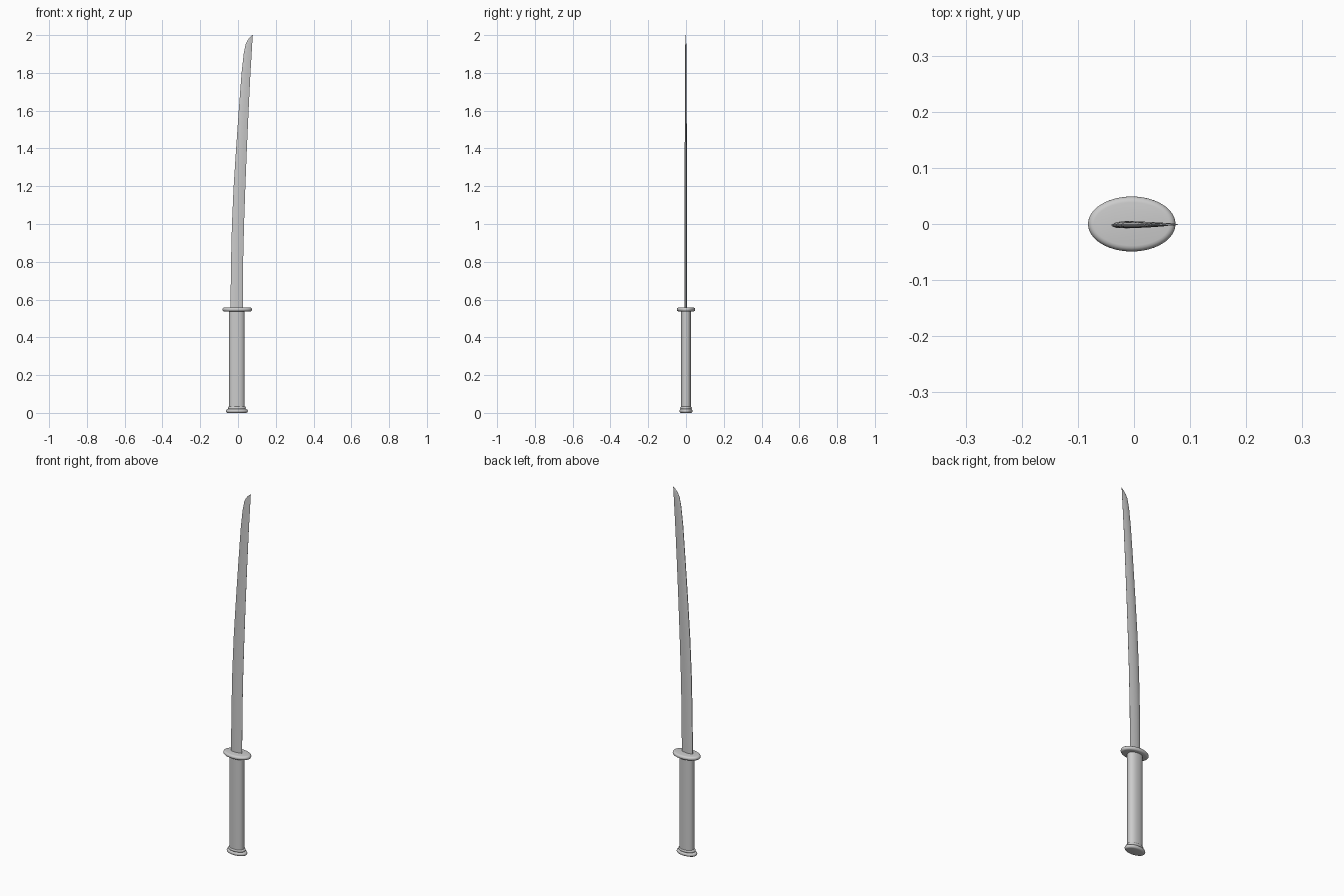
import bpy, bmesh, math

if "Cube" in bpy.data.objects:
    bpy.data.objects.remove(bpy.data.objects["Cube"])


def loft(name, rings, angle=35):
    """Skin a stack of equal-length closed rings and cap both ends."""
    bm = bmesh.new()
    rows = [[bm.verts.new(p) for p in ring] for ring in rings]
    n = len(rows[0])
    for a, b in zip(rows, rows[1:]):
        for i in range(n):
            j = (i + 1) % n
            bm.faces.new((a[i], a[j], b[j], b[i]))
    bm.faces.new(rows[0][::-1])
    bm.faces.new(rows[-1])
    bmesh.ops.recalc_face_normals(bm, faces=bm.faces)
    mesh = bpy.data.meshes.new(name)
    bm.to_mesh(mesh)
    bm.free()
    obj = bpy.data.objects.new(name, mesh)
    bpy.context.collection.objects.link(obj)
    bpy.context.view_layer.objects.active = obj
    obj.select_set(True)
    bpy.ops.object.shade_smooth_by_angle(angle=math.radians(angle))
    obj.select_set(False)
    return obj


def oval(cx, rx, ry, z, power=2.0, n=48):
    """Horizontal oval ring; a higher power squares it off."""
    ring = []
    for i in range(n):
        c, s = math.cos(i * math.tau / n), math.sin(i * math.tau / n)
        ring.append((cx + rx * math.copysign(abs(c) ** (2 / power), c),
                     ry * math.copysign(abs(s) ** (2 / power), s), z))
    return ring


def rounded_disc(name, cx, rx, ry, z0, z1, steps=8):
    """Oval plate with a half-round rim."""
    r, mid = (z1 - z0) / 2, (z0 + z1) / 2
    rings = []
    for k in range(steps + 1):
        a = -math.pi / 2 + math.pi * k / steps
        d = r * (1 - math.cos(a))
        rings.append(oval(cx, rx - d, ry - d, mid + r * math.sin(a)))
    return loft(name, rings)


# Grip, collar, pommel and guard
CX = -0.006
loft("grip", [oval(CX, 0.041, 0.027, z, 2.3) for z in (0.015, 0.545)])
rounded_disc("pommel_collar", CX, 0.048, 0.031, 0.018, 0.034)
rounded_disc("pommel", CX, 0.058, 0.035, 0.0, 0.02)
rounded_disc("guard", -0.004, 0.078, 0.049, 0.537, 0.558)

# Blade stations: height, spine x, edge x, half thickness
stations = [
    (0.54, -0.040, 0.025, 0.0065), (0.80, -0.037, 0.027, 0.0065),
    (1.00, -0.032, 0.032, 0.0063), (1.20, -0.023, 0.039, 0.006),
    (1.40, -0.010, 0.047, 0.0055), (1.60, 0.004, 0.056, 0.005),
    (1.80, 0.019, 0.066, 0.004), (1.90, 0.030, 0.072, 0.0035),
    (1.95, 0.040, 0.075, 0.0028), (1.97, 0.049, 0.076, 0.002),
    (1.985, 0.060, 0.077, 0.0013), (2.0, 0.0765, 0.0785, 0.0004),
]
# Cross-section: fraction from spine to edge, fraction of half thickness
section = [(0, 0.3), (0.12, 0.8), (0.4, 1), (0.7, 0.7), (1, 0.05)]
section += [(u, -v) for u, v in reversed(section)]
loft("blade", [[(s + (e - s) * u, t * v - 0.002 * (1 - u), z) for u, v in section]
               for z, s, e, t in stations])
